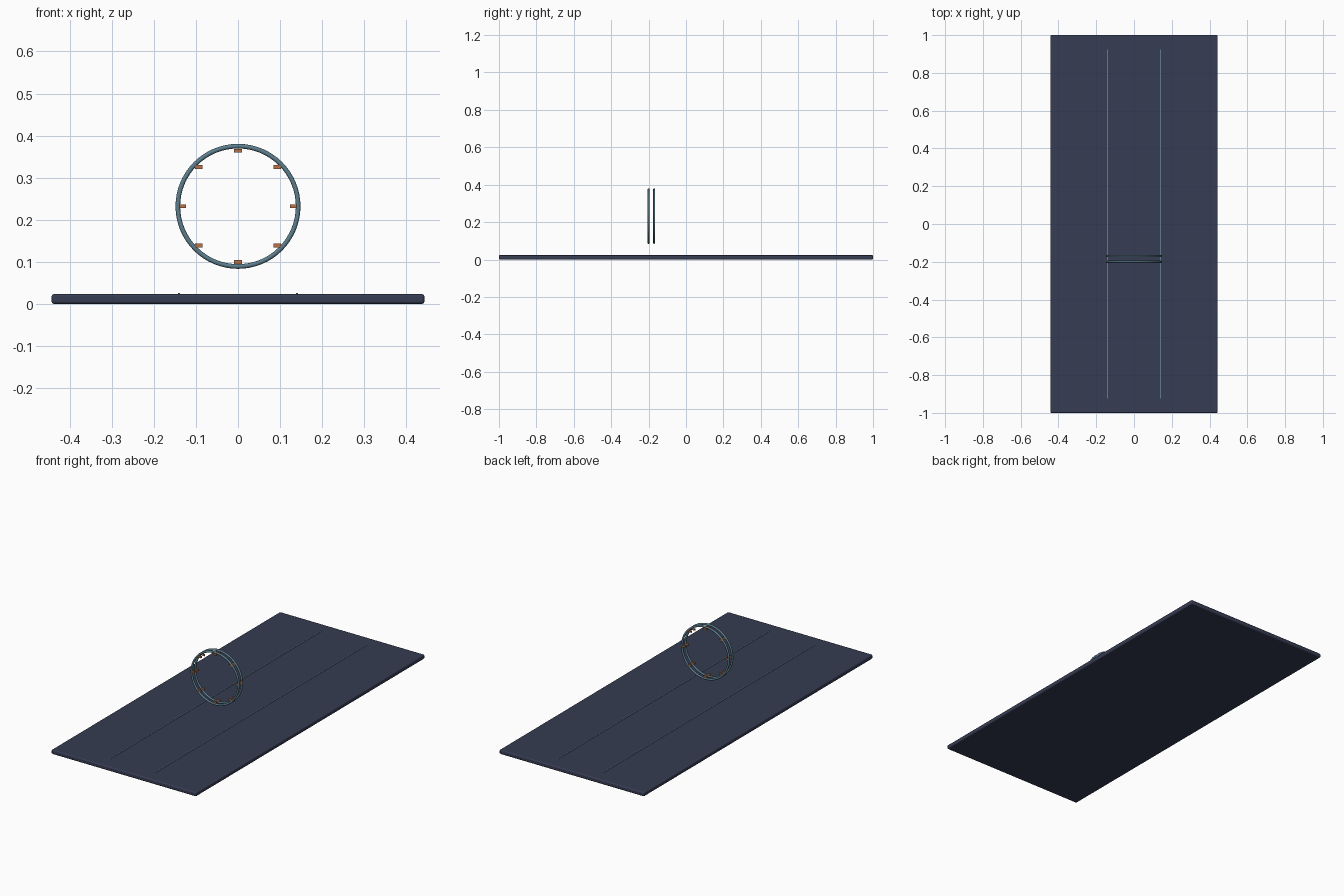
import bpy
from math import cos, sin, pi

if "Cube" in bpy.data.objects:
    bpy.data.objects.remove(bpy.data.objects["Cube"])


def make_material(name, rgb):
    mat = bpy.data.materials.new(name)
    mat.use_nodes = True
    mat.diffuse_color = (*rgb, 1)
    mat.node_tree.nodes["Principled BSDF"].inputs["Base Color"].default_value = (*rgb, 1)
    return mat


slate = make_material("slate blue", (0.037, 0.045, 0.085))
teal = make_material("steel teal", (0.11, 0.21, 0.27))
copper = make_material("copper orange", (0.5, 0.17, 0.06))


def box(name, centre, size, mat, bevel=0):
    bpy.ops.mesh.primitive_cube_add(size=1, location=centre)
    obj = bpy.context.object
    obj.name = name
    obj.scale = size
    bpy.ops.object.transform_apply(location=False, rotation=False, scale=True)
    obj.data.materials.append(mat)
    if bevel:
        mod = obj.modifiers.new("soft edges", "BEVEL")
        mod.width = bevel
        mod.segments = 3
        bpy.ops.object.shade_smooth_by_angle()
    return obj


# Floor slab with rounded edges
SLAB_TOP = 0.0235
box("floor_slab", (0, 0, SLAB_TOP / 2), (0.886, 2, SLAB_TOP), slate, bevel=0.006)

# Two thin guide lines along the floor
for side, x in (("left", 0.14), ("right", -0.14)):
    box(side + "_guide_line", (x, 0, SLAB_TOP), (0.004, 1.85, 0.004), teal)

# Pair of upright hoops, each with eight small marker blocks inside
HOOP_Z = 0.232
for label, y in (("front", -0.2), ("back", -0.17)):
    bpy.ops.mesh.primitive_torus_add(
        location=(0, y, HOOP_Z), rotation=(pi / 2, 0, 0),
        major_radius=0.143, minor_radius=0.0055,
        major_segments=64, minor_segments=12)
    hoop = bpy.context.object
    hoop.name = label + "_hoop"
    hoop.data.materials.append(teal)
    bpy.ops.object.shade_smooth()
    for i in range(8):
        a = i * pi / 4
        spot = (0.132 * cos(a), y, HOOP_Z + 0.132 * sin(a))
        box(f"{label}_marker_{i + 1}", spot, (0.018, 0.008, 0.009), copper)
